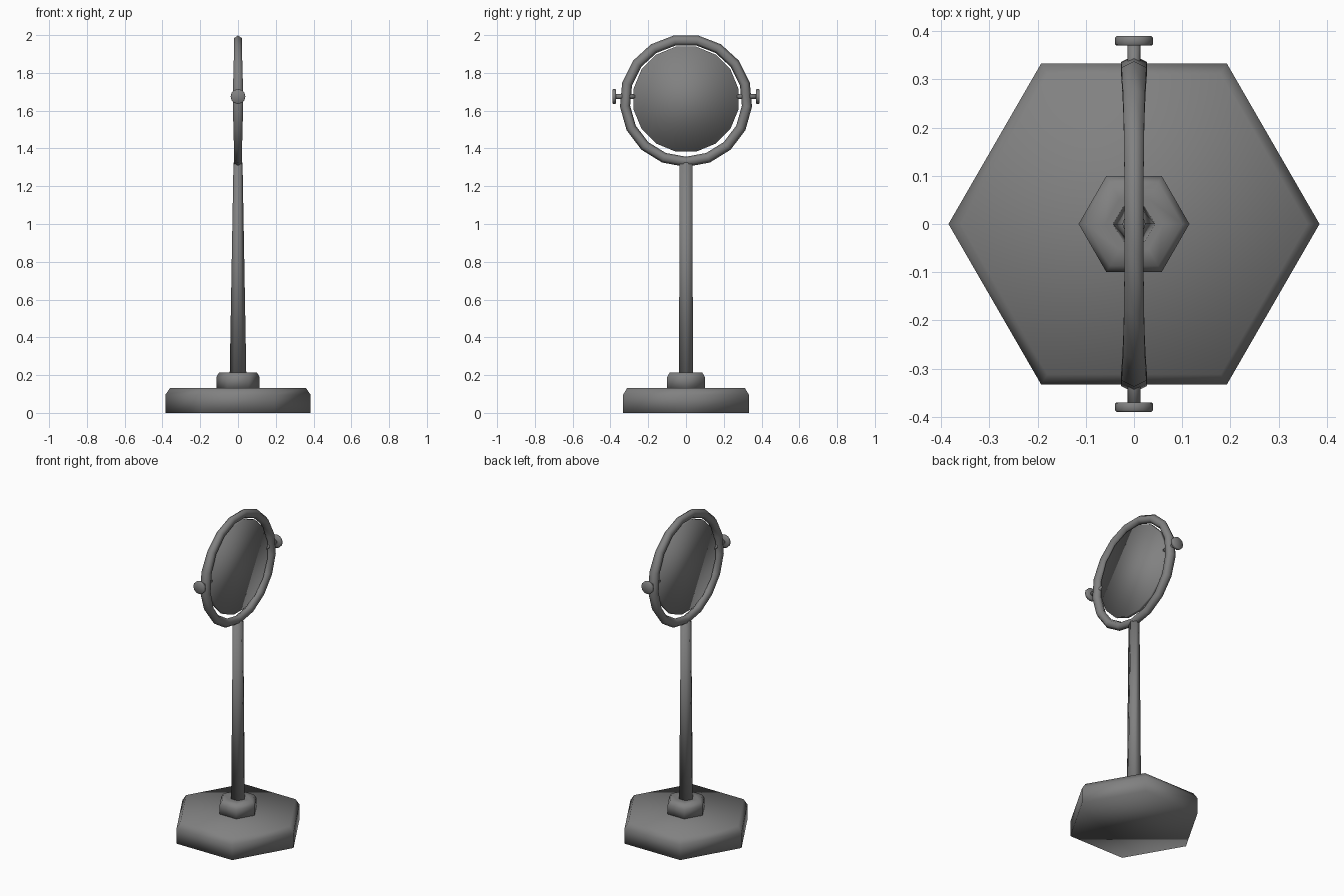
import bpy, bmesh
from math import pi, sin, cos
from mathutils import Matrix

if "Cube" in bpy.data.objects:
    bpy.data.objects.remove(bpy.data.objects["Cube"])

grey = bpy.data.materials.new("grey metal")
grey.use_nodes = True
colour = (0.22, 0.22, 0.22, 1)
grey.diffuse_color = colour
grey.node_tree.nodes["Principled BSDF"].inputs["Base Color"].default_value = colour


def finish(name, bm, matrix=None):
    """Turn a bmesh into a smooth grey object."""
    if matrix:
        bm.transform(matrix)
    bmesh.ops.recalc_face_normals(bm, faces=bm.faces)
    mesh = bpy.data.meshes.new(name)
    bm.to_mesh(mesh)
    bm.free()
    mesh.materials.append(grey)
    mesh.shade_smooth()
    obj = bpy.data.objects.new(name, mesh)
    bpy.context.collection.objects.link(obj)
    return obj


def bridge(bm, a, b):
    for i in range(len(a)):
        j = (i + 1) % len(a)
        bm.faces.new((a[i], a[j], b[j], b[i]))


def stack(name, sides, levels, matrix=None, turn=0):
    """Capped solid from polygon loops given as (x radius, y radius, z)."""
    bm = bmesh.new()
    loops = []
    for rx, ry, z in levels:
        angles = [2 * pi * (i + turn) / sides for i in range(sides)]
        loops.append([bm.verts.new((rx * cos(a), ry * sin(a), z)) for a in angles])
    for a, b in zip(loops, loops[1:]):
        bridge(bm, a, b)
    bm.faces.new(loops[0])
    bm.faces.new(loops[-1])
    return finish(name, bm, matrix)


def round_levels(*pairs):
    return [(r, r, z) for r, z in pairs]


# Hexagonal foot, collar and tapering pole
stack("base", 6, round_levels((0.385, 0), (0.385, 0.095), (0.36, 0.132)))
stack("collar", 6, round_levels((0.115, 0.125), (0.115, 0.19), (0.1, 0.213), (0.06, 0.213)))
stack("pole", 6, [(0.044, 0.042, 0.2), (0.024, 0.04, 1.325)])

# Round frame, a little thicker at the pivots
bm = bmesh.new()
segments, ring_z = 17, 1.653
loops = []
for i in range(segments):
    a = 2 * pi * i / segments - pi / 2
    half = 0.023 + 0.008 * cos(a) ** 4
    loop = []
    for k in range(6):
        s = 2 * pi * k / 6
        r = 0.324 + 0.027 * cos(s)
        loop.append(bm.verts.new((half * sin(s), r * cos(a), ring_z + r * sin(a))))
    loops.append(loop)
for i in range(segments):
    bridge(bm, loops[i - 1], loops[i])
finish("frame_ring", bm)

# Mirror disc, facing sideways
face_x = Matrix.Translation((0, 0, 1.661)) @ Matrix.Rotation(pi / 2, 4, "Y")
stack("mirror", 16, round_levels((0.283, -0.01), (0.283, 0.01)), face_x, 0.5)

# Pivot pins and knobs on both sides
for side, angle in (("front", pi / 2), ("back", -pi / 2)):
    along_y = Matrix.Translation((0, 0, 1.675)) @ Matrix.Rotation(angle, 4, "X")
    stack(side + "_pin", 8, round_levels((0.013, 0.27), (0.013, 0.375)), along_y)
    stack(side + "_knob", 12,
          round_levels((0.036, 0.37), (0.039, 0.373), (0.039, 0.387), (0.036, 0.39)), along_y)
